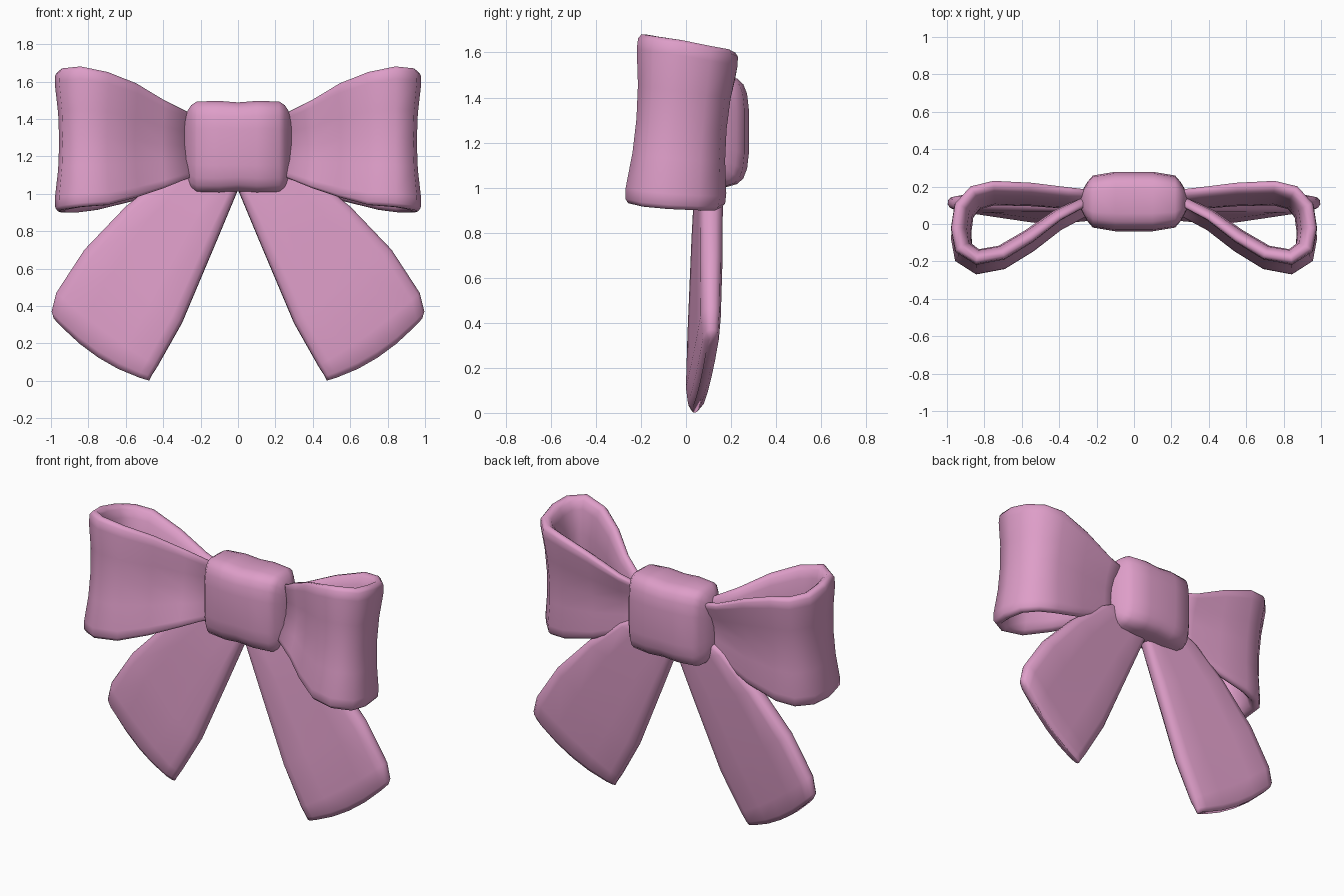
import bpy, bmesh, math
from mathutils import Vector

if "Cube" in bpy.data.objects:
    bpy.data.objects.remove(bpy.data.objects["Cube"])

pink = bpy.data.materials.new("pink_ribbon")
pink.diffuse_color = (0.73, 0.34, 0.58, 1)
pink.use_nodes = True
pink.node_tree.nodes["Principled BSDF"].inputs["Base Color"].default_value = pink.diffuse_color


def skin(name, rings):
    """Skin a list of closed rings, capping both ends, smooth shaded."""
    bm = bmesh.new()
    vs = [[bm.verts.new(p) for p in r] for r in rings]
    n = len(vs[0])
    for a, b in zip(vs, vs[1:]):
        for i in range(n):
            j = (i + 1) % n
            bm.faces.new((a[i], a[j], b[j], b[i]))
    bm.faces.new(vs[0])
    bm.faces.new(vs[-1])
    bmesh.ops.recalc_face_normals(bm, faces=bm.faces)
    for f in bm.faces:
        f.smooth = True
    me = bpy.data.meshes.new(name)
    bm.to_mesh(me)
    bm.free()
    me.materials.append(pink)
    ob = bpy.data.objects.new(name, me)
    bpy.context.collection.objects.link(ob)
    return ob


# Rounded-edge ribbon cross-section: position across width, share of half thickness
PROFILE = [(0, 0.3), (0.025, 0.75), (0.09, 1), (0.3, 1), (0.5, 1),
           (0.7, 1), (0.91, 1), (0.975, 0.75), (1, 0.3)]


def ribbon(name, stations, cup, side):
    """stations: (edge a, edge b, half thickness, sag vector at mid width)."""
    rings = []
    for i, (a, b, h, sag) in enumerate(stations):
        p, q = stations[max(i - 1, 0)], stations[min(i + 1, len(stations) - 1)]
        tangent = (q[0] + q[1]) - (p[0] + p[1])
        nrm = tangent.cross(b - a).normalized()

        def pt(u, t):
            bow = 4 * u * (1 - u)
            v = a.lerp(b, u) + sag * bow + nrm * (cup * bow + h * t)
            return Vector((v.x * side, v.y, v.z))
        rings.append([pt(u, t) for u, t in PROFILE] +
                     [pt(u, -t) for u, t in reversed(PROFILE)])
    return skin(name, rings)


# Loop path, back of knot round to front: x, y, bottom z, top z, half thickness
LOOP = [(0.20, 0.135, 1.12, 1.40, 0.025), (0.35, 0.15, 1.05, 1.44, 0.028),
        (0.55, 0.17, 0.965, 1.53, 0.034), (0.75, 0.178, 0.915, 1.60, 0.037),
        (0.86, 0.15, 0.90, 1.615, 0.04), (0.93, 0.07, 0.90, 1.63, 0.043),
        (0.948, -0.05, 0.905, 1.655, 0.043), (0.93, -0.155, 0.915, 1.67, 0.043),
        (0.84, -0.215, 0.93, 1.68, 0.04), (0.70, -0.19, 0.94, 1.65, 0.037),
        (0.55, -0.10, 0.98, 1.59, 0.034), (0.40, 0.01, 1.03, 1.50, 0.028),
        (0.20, 0.115, 1.11, 1.40, 0.025)]

# Tail, top to tip: inner x, y, z, outer x, y, z, half thickness, end sag
TAIL = [(-0.03, 0.09, 1.10, 0.20, 0.11, 1.20, 0.04, 0),
        (0.01, 0.08, 1.00, 0.38, 0.115, 1.11, 0.046, 0),
        (0.11, 0.07, 0.76, 0.60, 0.118, 0.93, 0.05, 0),
        (0.30, 0.05, 0.31, 0.82, 0.118, 0.70, 0.05, 0),
        (0.43, 0.037, 0.08, 0.97, 0.117, 0.47, 0.045, 0.02),
        (0.465, 0.037, 0.025, 0.995, 0.117, 0.37, 0.036, 0.04),
        (0.475, 0.037, 0.002, 0.985, 0.117, 0.335, 0.016, 0.045)]

for side, label in ((1, "right"), (-1, "left")):
    loop = [(Vector((x, y - 0.03, zb)), Vector((x, y + 0.03, zt)), h, Vector())
            for x, y, zb, zt, h in LOOP]
    ribbon(label + "_loop", loop, 0.035, side)

    tail = [(Vector(s[:3]), Vector(s[3:6]), s[6], Vector((0.3, 0, -1)) * s[7])
            for s in TAIL]
    ribbon(label + "_tail", tail, 0, side)

# Knot: rounded-rectangle rings along x: x, half depth, half height
HALF = [(0.295, 0.02, 0.12), (0.27, 0.07, 0.195), (0.25, 0.105, 0.225),
        (0.22, 0.14, 0.245), (0.10, 0.16, 0.248)]
KNOT = [(-x, d, h) for x, d, h in HALF] + [(0, 0.16, 0.24)] + HALF[::-1]
rings = []
for x, d, h in KNOT:
    ring = []
    for k in range(20):
        t = 2 * math.pi * (k + 0.5) / 20
        c, s = math.cos(t), math.sin(t)
        ring.append((x, 0.12 + d * math.copysign(abs(c) ** 0.5, c),
                     1.25 + h * math.copysign(abs(s) ** 0.5, s)))
    rings.append(ring)
skin("knot", rings)
